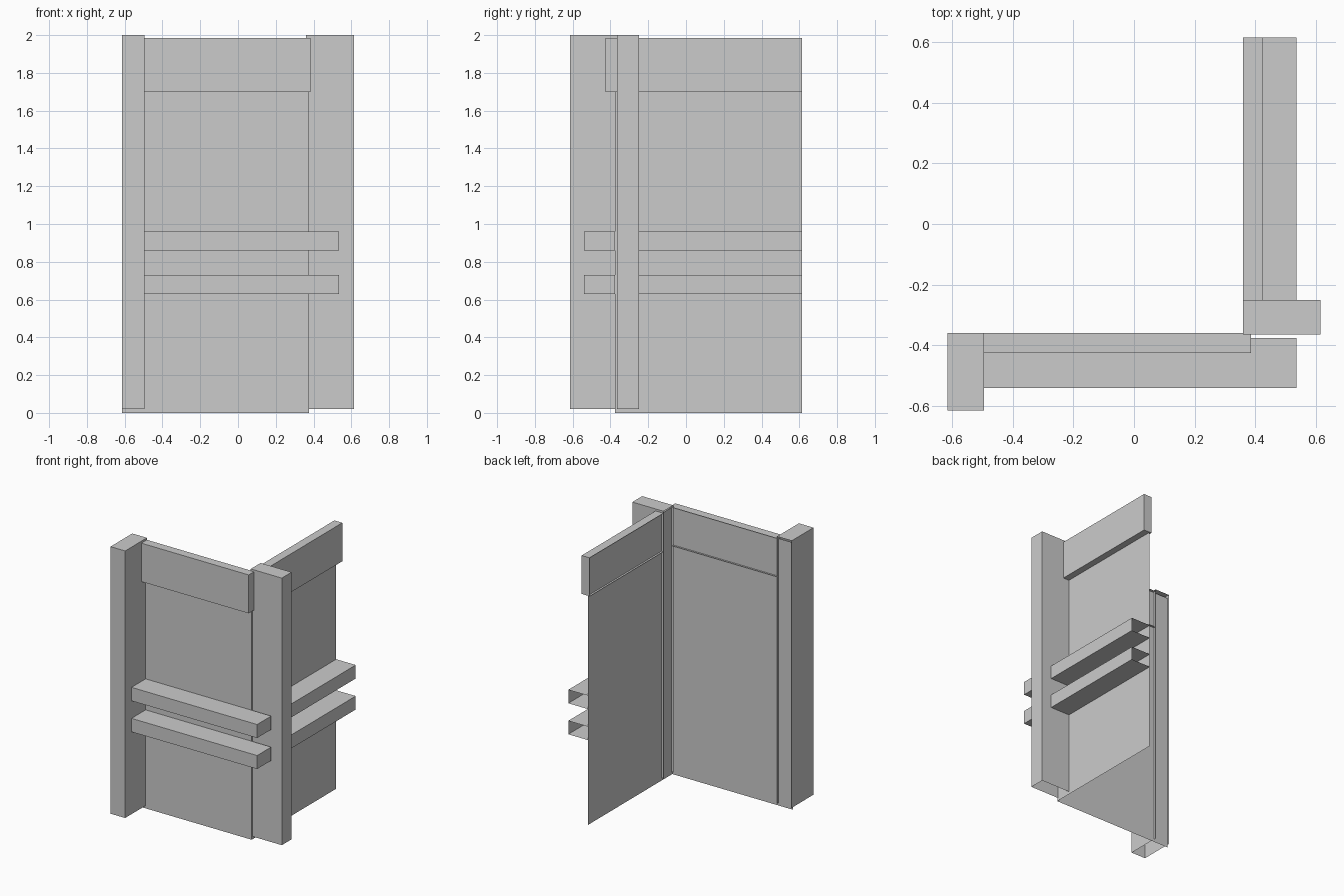
import bpy

if "Cube" in bpy.data.objects:
    bpy.data.objects.remove(bpy.data.objects["Cube"])


def shell(name, lo, hi, open_sides=()):
    """Box from lo to hi, leaving out the named sides."""
    corners = [(x, y, z) for x in (lo[0], hi[0]) for y in (lo[1], hi[1]) for z in (lo[2], hi[2])]
    sides = {"-x": (0, 1, 3, 2), "+x": (4, 6, 7, 5), "-y": (0, 4, 5, 1),
             "+y": (2, 3, 7, 6), "-z": (0, 2, 6, 4), "+z": (1, 5, 7, 3)}
    add_mesh(name, corners, [f for s, f in sides.items() if s not in open_sides])


def add_mesh(name, verts, faces):
    mesh = bpy.data.meshes.new(name)
    mesh.from_pydata(verts, [], faces)
    mesh.update()
    bpy.context.collection.objects.link(bpy.data.objects.new(name, mesh))


E = 0.615      # outer extent
W = 0.375      # wall sheet offset
BACK = 0.36    # trim pokes slightly through the wall

# Thin wall sheets meeting at the corner
add_mesh("front_wall", [(-E, -W, 0), (W, -W, 0), (W, -W, 1.98), (-E, -W, 1.98)], [(0, 1, 2, 3)])
add_mesh("side_wall", [(W, -W, 0), (W, E, 0), (W, E, 1.98), (W, -W, 1.98)], [(0, 1, 2, 3)])

# Upright posts, open at the back and underneath
shell("front_post", (-E, -E, 0.02), (-0.495, -BACK, 2.0), ("+y", "-z"))
shell("side_post", (BACK, -0.365, 0.02), (E, -0.25, 2.0), ("-x", "-z"))

# Boards along the top
shell("front_top_board", (-0.495, -0.425, 1.70), (0.385, -BACK, 1.985), ("+y", "-x"))
shell("side_top_board", (BACK, -0.25, 1.70), (0.425, E, 1.985), ("-x", "-y"))

# Pairs of rails, open where they meet the wall and at the far side end
for label, z in (("lower", 0.63), ("upper", 0.86)):
    shell(f"front_{label}_rail", (-0.495, -0.54, z), (0.535, -W, z + 0.10), ("+y", "-x"))
    shell(f"side_{label}_rail", (W, -0.25, z), (0.535, E, z + 0.10), ("-x", "-y", "+y"))
